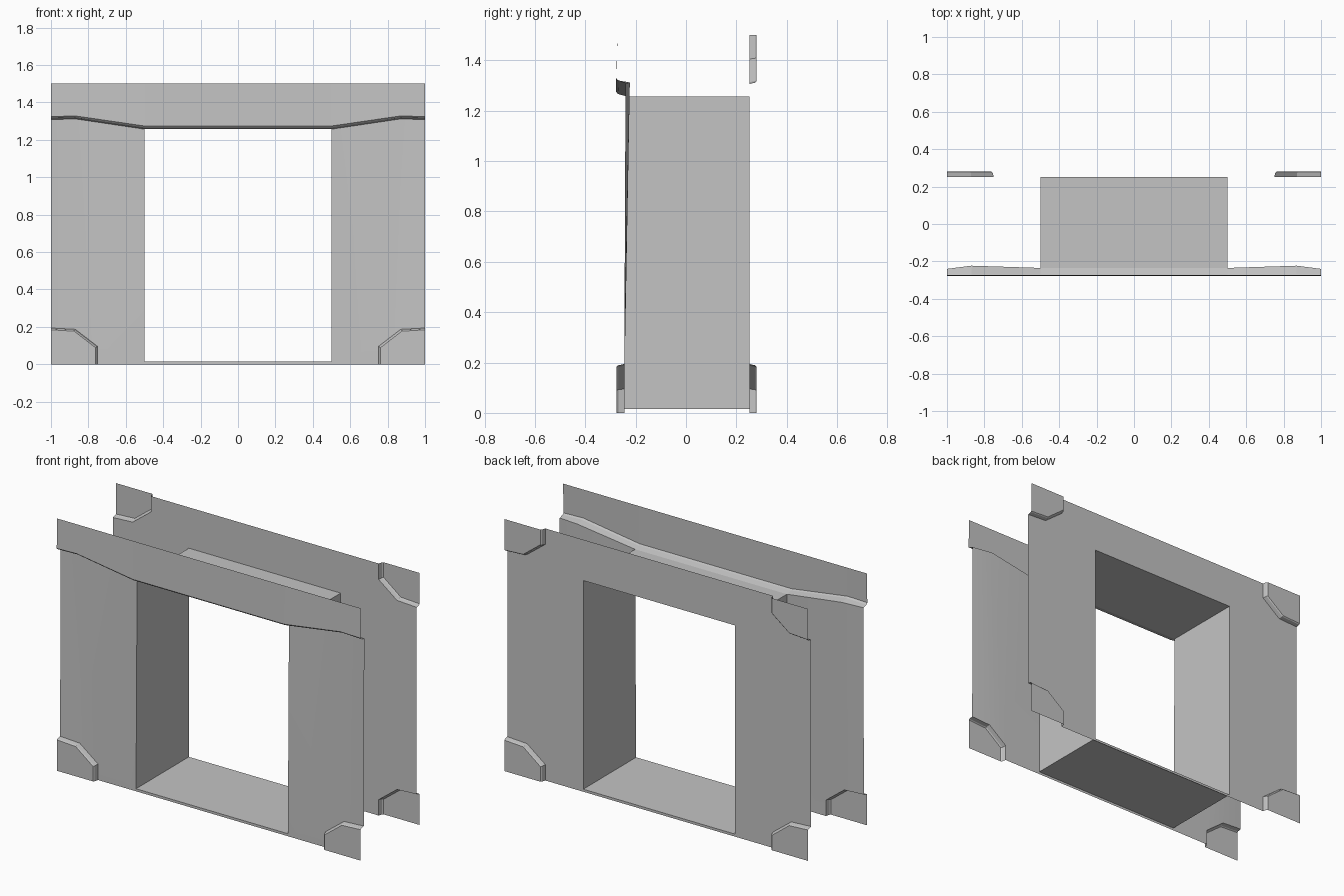
import bpy, bmesh
from mathutils import Vector

if "Cube" in bpy.data.objects:
    bpy.data.objects.remove(bpy.data.objects["Cube"])

grey = bpy.data.materials.new("plain grey")
grey.use_nodes = True
COLOR = (0.55, 0.55, 0.55, 1)
grey.diffuse_color = COLOR
grey.node_tree.nodes["Principled BSDF"].inputs["Base Color"].default_value = COLOR


def make_part(name, faces, smooth=False):
    """Build the left half from (points, outward direction) and mirror it."""
    bm = bmesh.new()
    for points, facing in faces:
        f = bm.faces.new([bm.verts.new(p) for p in points])
        f.normal_update()
        if f.normal.dot(Vector(facing)) < 0:
            f.normal_flip()
    bmesh.ops.remove_doubles(bm, verts=bm.verts, dist=0.0005)
    mesh = bpy.data.meshes.new(name)
    bm.to_mesh(mesh)
    bm.free()
    mesh.materials.append(grey)
    obj = bpy.data.objects.new(name, mesh)
    bpy.context.collection.objects.link(obj)
    obj.modifiers.new("Mirror", 'MIRROR').use_clip = True
    if smooth:
        bpy.ops.object.select_all(action='DESELECT')
        obj.select_set(True)
        bpy.context.view_layer.objects.active = obj
        bpy.ops.object.shade_smooth_by_angle(angle=0.5)
    return obj


def strip(a, b, facing):
    """Quads joining two rows of points."""
    return [((a[i], a[i + 1], b[i + 1], b[i]), facing) for i in range(len(a) - 1)]


HALF, TOP = 0.5, 1.5
SILL, HEAD = 0.015, 1.257
FRONT, BACK = -0.245, 0.252

# corner bracket outlines: where they meet the wall, and the raised face
BASE = [(0.75, 0), (0.75, 0.095), (0.87, 0.187), (1, 0.194)]
RIM = [(0.756, 0), (0.756, 0.092), (0.873, 0.182), (1, 0.189)]
FACE = [(0.762, 0), (0.762, 0.089), (0.876, 0.177), (1, 0.184)]


def bracket(name, y, depth, upper=False):
    def ring(outline, dy):
        return [(x, y + dy, TOP - z if upper else z) for x, z in outline]
    base, rim, face = ring(BASE, 0), ring(RIM, depth * 0.8), ring(FACE, depth)
    out = (0, depth, 0)
    side = (-1, 0, -1 if upper else 1)
    corner = (1, y + depth, TOP if upper else 0)
    make_part(name, strip(base, rim, side) + strip(rim, face, out)
              + [(face + [corner], out)])


bracket("front_lower_brackets", FRONT, -0.03)
bracket("back_lower_brackets", BACK, 0.028)
bracket("back_upper_brackets", BACK, 0.028, upper=True)

# back wall, left open behind the raised brackets
low = [(x, BACK, z) for x, z in BASE]
high = [(x, BACK, TOP - z) for x, z in BASE]


def b(x, z):
    return (x, BACK, z)


rear = (0, 1, 0)
make_part("back_wall", [
    ([b(0, 0), b(HALF, 0), b(HALF, SILL), b(0, SILL)], rear),
    ([b(0, HEAD), b(HALF, HEAD), b(HALF, TOP), b(0, TOP)], rear),
    ([b(HALF, 0), low[0], low[1], high[1], high[0], b(HALF, TOP)], rear),
    ([low[1], low[2], high[2], high[1]], rear),
    ([low[2], low[3], high[3], high[2]], rear)])

# front wall: gently bowed side panels, left open behind the brackets
fore = (0, -1, 0)
f0, f1, f2, f3 = [(x, FRONT, z) for x, z in BASE]
inner_low, inner_sill = (HALF, FRONT, 0), (HALF, FRONT, SILL)
head = [(0, -0.235, HEAD), (HALF, -0.235, HEAD), (0.87, -0.223, 1.312), (1, -0.24, 1.308)]
make_part("front_wall", [
    ([(0, FRONT, 0), inner_low, inner_sill, (0, FRONT, SILL)], fore),
    ([inner_low, f0, f1, inner_sill], fore),
    ([inner_sill, f1, head[1]], fore),
    ([f1, f2, head[2]], fore),
    ([f1, head[2], head[1]], fore),
    ([f2, f3, head[3], head[2]], fore)], smooth=True)

# overhanging fascia with its sloping underside
lip = [(0, -0.27, 1.266), (HALF, -0.27, 1.266), (0.87, -0.268, 1.32), (1, -0.268, 1.316)]
edge = [(x, -0.277, z + 0.008) for x, y, z in lip]
crown = [(x, -0.272, TOP) for x, y, z in lip]
make_part("front_fascia", strip(head, lip, (0, 0, -1))
          + strip(lip, edge, fore) + strip(edge, crown, fore))

# lining of the square opening
near = [(0, FRONT, SILL), inner_sill, head[1], head[0]]
far = [(x, BACK, z) for x, y, z in near]
inward = [(0, 0, 1), (-1, 0, 0), (0, 0, -1)]
make_part("opening_lining", [
    ((near[i], near[i + 1], far[i + 1], far[i]), inward[i]) for i in range(3)])
